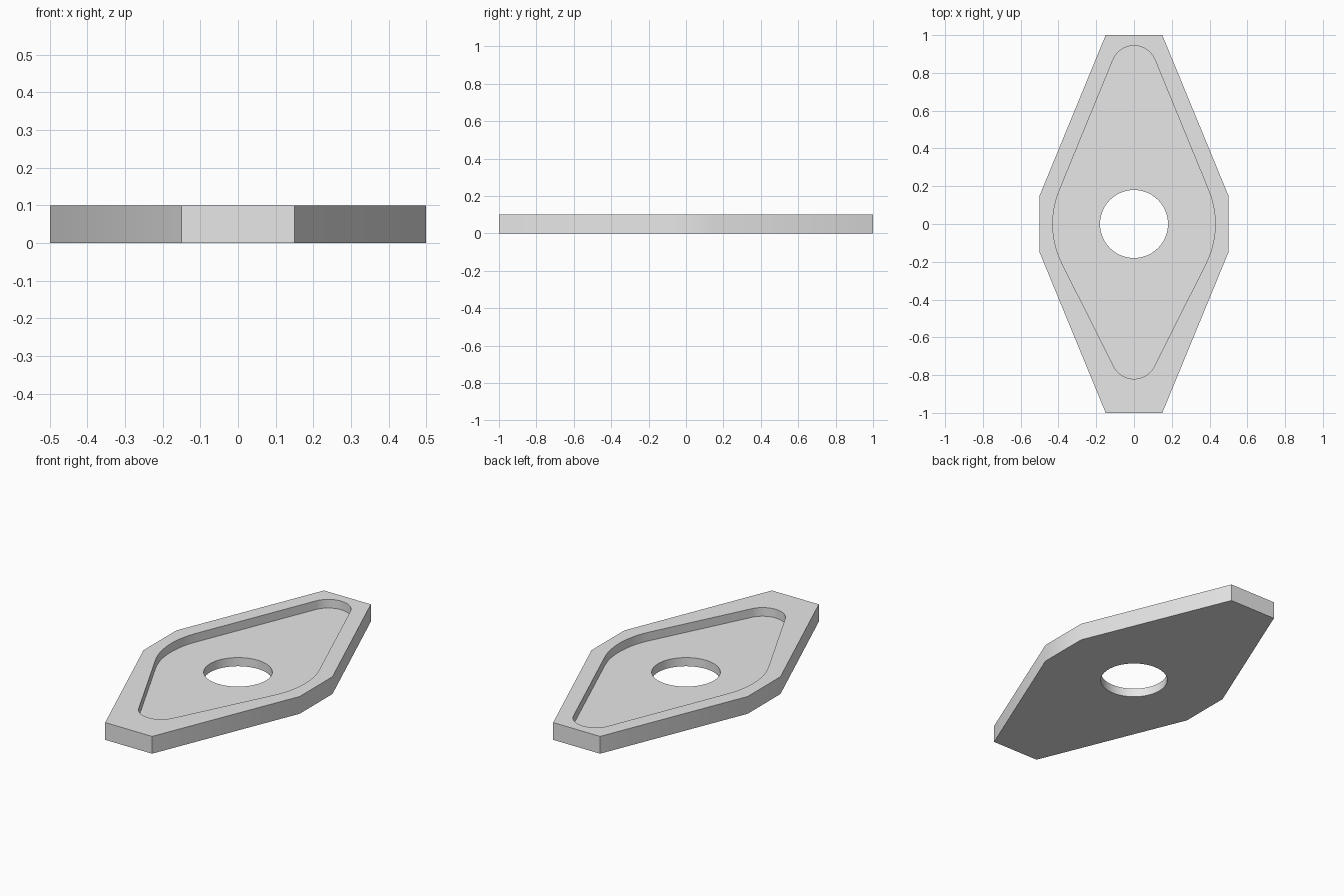
import bpy
import bmesh
from math import cos, sin, radians

cube = bpy.data.objects.get("Cube")
if cube:
    bpy.data.objects.remove(cube, do_unlink=True)

grey = bpy.data.materials.new("plain_grey")
grey.use_nodes = True
grey.diffuse_color = (0.8, 0.8, 0.8, 1)
grey.node_tree.nodes["Principled BSDF"].inputs["Base Color"].default_value = (0.8, 0.8, 0.8, 1)


def arc(cx, cy, r, start, end, steps):
    angles = [radians(start + (end - start) * i / steps) for i in range(steps + 1)]
    return [(cx + r * cos(a), cy + r * sin(a)) for a in angles]


def prism(name, outline, z0, z1):
    """Extrude a counter-clockwise outline between two heights."""
    bm = bmesh.new()
    base = bm.faces.new([bm.verts.new((x, y, z0)) for x, y in outline])
    top = bmesh.ops.extrude_face_region(bm, geom=[base], use_keep_orig=True)["geom"]
    verts = [v for v in top if isinstance(v, bmesh.types.BMVert)]
    bmesh.ops.translate(bm, verts=verts, vec=(0, 0, z1 - z0))
    bmesh.ops.recalc_face_normals(bm, faces=bm.faces)
    mesh = bpy.data.meshes.new(name)
    bm.to_mesh(mesh)
    bm.free()
    mesh.materials.append(grey)
    obj = bpy.data.objects.new(name, mesh)
    bpy.context.collection.objects.link(obj)
    return obj


# Elongated eight-sided plate
half = [(0.5, -0.15), (0.5, 0.15), (0.15, 1), (-0.15, 1)]
plate = prism("plate", half + [(-x, -y) for x, y in half], 0, 0.1)

# Rounded diamond pocket, with its corners joined by tangent lines
pocket = (arc(-0.04, 0, 0.47, -26.7, 22.4, 12)
          + arc(0, 0.824, 0.12, 22.4, 157.6, 24)
          + arc(0.04, 0, 0.47, 157.6, 206.7, 12)
          + arc(0, -0.7, 0.12, 206.7, 333.3, 24))
pocket_cutter = prism("pocket_cutter", pocket, 0.05, 0.2)

# Round through hole
hole_cutter = prism("hole_cutter", arc(0, 0, 0.18, 0, 354.375, 63), -0.1, 0.3)

# Cut the plate
bpy.ops.object.select_all(action="DESELECT")
bpy.context.view_layer.objects.active = plate
plate.select_set(True)
for cutter in (pocket_cutter, hole_cutter):
    cutter.hide_render = True
    cut = plate.modifiers.new(cutter.name, "BOOLEAN")
    cut.operation = "DIFFERENCE"
    cut.solver = "EXACT"
    cut.object = cutter
    bpy.ops.object.modifier_apply(modifier=cut.name)
    bpy.data.objects.remove(cutter, do_unlink=True)

bpy.ops.object.shade_smooth_by_angle(angle=radians(30))
